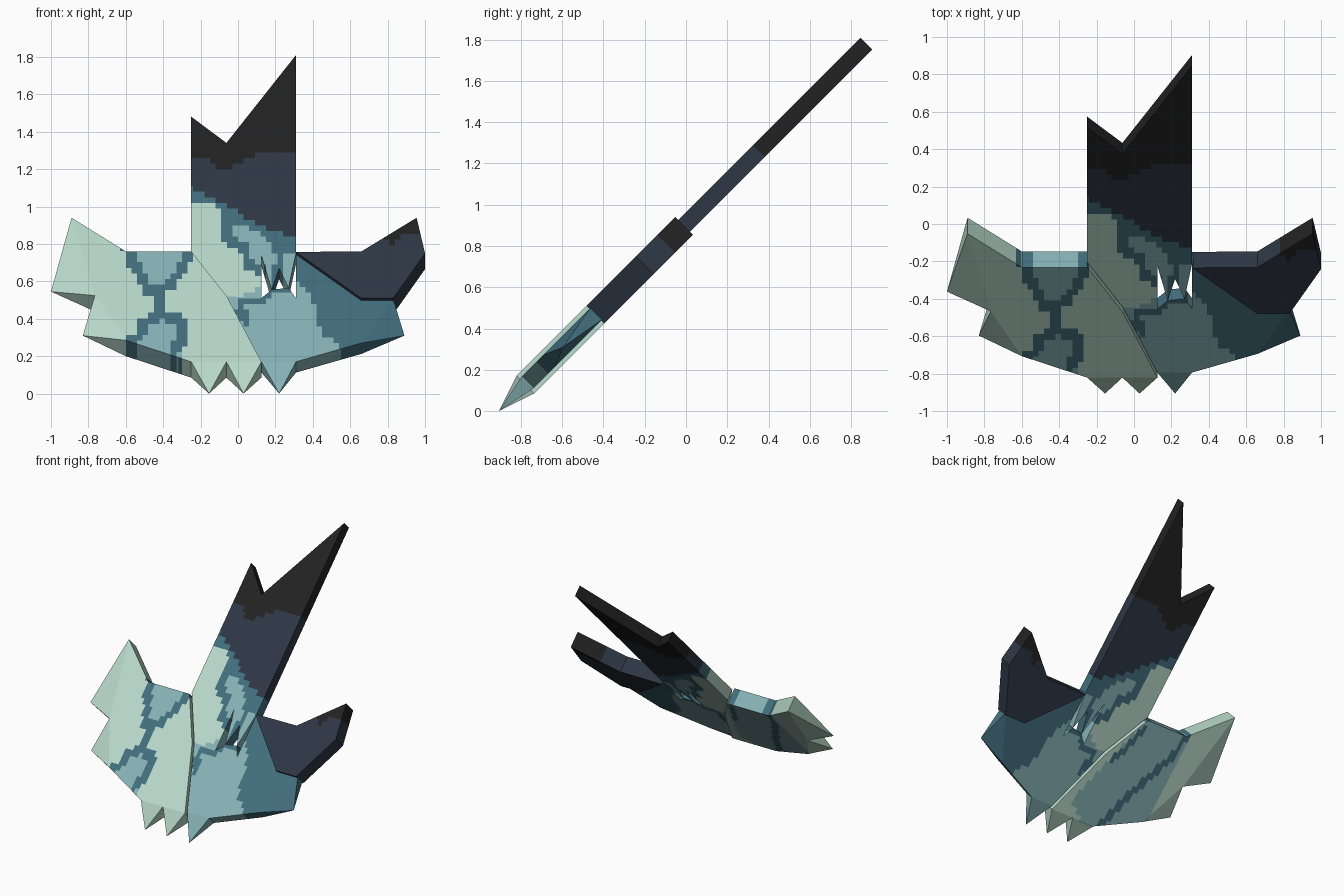
import bpy
import bmesh
from mathutils import Vector
from mathutils.geometry import intersect_point_line

CELL = 0.03     # size of the square colour patches
SHIFT = 0.9065  # moves the 45 degree plane to the centre

cube = bpy.data.objects.get("Cube")
if cube:
    bpy.data.objects.remove(cube)

COLOURS = {
    "pale_mint": (0.479, 0.686, 0.591),
    "light_teal": (0.238, 0.445, 0.468),
    "deep_teal": (0.054, 0.156, 0.205),
    "navy": (0.027, 0.038, 0.06),
    "charcoal": (0.016, 0.016, 0.016),
}
NAMES = list(COLOURS)
MATERIALS = []
for name, rgb in COLOURS.items():
    mat = bpy.data.materials.new(name)
    mat.use_nodes = True
    mat.diffuse_color = (*rgb, 1)
    shader = next(n for n in mat.node_tree.nodes if n.type == "BSDF_PRINCIPLED")
    shader.inputs["Base Color"].default_value = (*rgb, 1)
    MATERIALS.append(mat)


def inside(x, z, points):
    """Even-odd test of a point against a polygon."""
    hit = False
    for (ax, az), (bx, bz) in zip(points, points[1:] + points[:1]):
        if (az > z) != (bz > z) and x < ax + (z - az) / (bz - az) * (bx - ax):
            hit = not hit
    return hit


def near(x, z, points, width):
    """True when a point lies on a stroke of the given width."""
    p = Vector((x, z, 0))
    for a, b in zip(points, points[1:]):
        a, b = Vector((*a, 0)), Vector((*b, 0))
        _, t = intersect_point_line(p, a, b)
        if (a.lerp(b, min(max(t, 0), 1)) - p).length < width / 2:
            return True
    return False


def paint(x, z, base, marks):
    """Later marks cover earlier ones; a width of zero means a filled area."""
    colour = base
    for name, width, points in marks:
        if near(x, z, points, width) if width else inside(x, z, points):
            colour = name
    return NAMES.index(colour)


def make_plate(name, outline, half, base, marks, back_marks=None):
    """Thick outline; points marked 'tip' pinch to the middle of the plate."""
    bm = bmesh.new()
    pairs = []
    for x, z, *tip in outline:
        if tip:
            v = bm.verts.new((x, z, 0))
            pairs.append((v, v))
        else:
            pairs.append([bm.verts.new((x, z - half, n)) for n in (half, -half)])

    # Flat faces without the tips, then a triangle for each tip
    for side in (0, 1):
        bm.faces.new([p[side] for p in pairs if p[0] is not p[1]])
        for i, p in enumerate(pairs):
            if p[0] is p[1]:
                after = pairs[(i + 1) % len(pairs)]
                bm.faces.new((pairs[i - 1][side], p[side], after[side]))
    # Edge walls
    for a, b in zip(pairs, pairs[1:] + pairs[:1]):
        bm.faces.new(list(dict.fromkeys((a[0], b[0], b[1], a[1]))))
    bmesh.ops.recalc_face_normals(bm, faces=bm.faces)
    bmesh.ops.triangulate(bm, faces=[f for f in bm.faces if len(f.verts) > 4])

    # Cut into square patches along both directions
    for axis in (0, 1):
        spots = [v.co[axis] for v in bm.verts]
        normal = Vector((1 - axis, axis, 0))
        for k in range(int(min(spots) / CELL) - 1, int(max(spots) / CELL) + 2):
            bmesh.ops.bisect_plane(bm, geom=bm.verts[:] + bm.edges[:] + bm.faces[:],
                                   dist=1e-5, plane_co=normal * k * CELL, plane_no=normal)
    for f in bm.faces:
        c = f.calc_center_median()
        px = (c.x // CELL + 0.5) * CELL
        pz = (c.y // CELL + 0.5) * CELL + half
        use = back_marks if back_marks and f.normal.z < -0.3 else marks
        f.material_index = paint(px, pz, base, use)

    # Tilt the plate to 45 degrees
    for v in bm.verts:
        x, s, n = v.co
        v.co = (x, s - SHIFT - n, s + n)
    mesh = bpy.data.meshes.new(name)
    bm.to_mesh(mesh)
    bm.free()
    for mat in MATERIALS:
        mesh.materials.append(mat)
    obj = bpy.data.objects.new(name, mesh)
    bpy.context.collection.objects.link(obj)


THICK, THIN = 0.0425, 0.029

# Right wing with two claws, pale with veined panels
right_wing = [(-.25, .76), (-.6, .76), (-.89, .94), (-1, .545, "tip"), (-.765, .524),
              (-.83, .31, "tip"), (-.6, .285), (-.25, .17), (-.155, 0, "tip"),
              (-.062, .17), (.03, 0, "tip"), (.125, .17), (-.06, .52)]
make_plate("right_wing", right_wing, THICK, "pale_mint", [
    ("light_teal", 0, [(-.6, .8), (-.26, .8), (-.28, .68), (-.4, .55), (-.48, .56)]),
    ("light_teal", 0, [(-.42, .42), (-.3, .38), (-.3, .1), (-.6, .2), (-.58, .28)]),
    ("deep_teal", .055, [(-.59, .77), (-.57, .7), (-.53, .65), (-.48, .56), (-.42, .54),
                         (-.42, .42), (-.5, .38), (-.52, .31), (-.6, .26)]),
    ("deep_teal", .05, [(-.26, .78), (-.3, .66), (-.37, .57), (-.42, .54)]),
    ("deep_teal", .05, [(-.42, .42), (-.3, .39), (-.3, .27), (-.35, .24), (-.32, .12)]),
], [
    ("light_teal", 0, [(-.62, .8), (-.25, .8), (-.12, .52), (.02, .25), (-.1, .18),
                       (-.3, .15), (-.62, .25)]),
    ("deep_teal", .05, [(-.6, .78), (-.58, .66), (-.42, .42), (-.29, .17)]),
    ("deep_teal", .04, [(-.25, .72), (-.2, .6), (-.13, .5)]),
])

# Tall forked blade, ending below in two prongs
blade = [(-.25, 1.48), (-.25, .76), (-.06, .52), (.125, .51), (.125, .74), (.18, .555),
         (.22, .67), (.27, .565), (.31, .75), (.31, 1.81), (-.062, 1.34)]
make_plate("forked_blade", blade, THIN, "navy", [
    ("charcoal", 0, [(-.3, 1.26), (-.17, 1.25), (-.1, 1.19), (0, 1.23), (.1, 1.285),
                     (.4, 1.285), (.4, 2), (-.3, 2)]),
    ("deep_teal", 0, [(-.3, 1.12), (-.1, 1.03), (0, .97), (.12, .9), (.4, .8),
                      (.4, .4), (-.3, .4)]),
    ("light_teal", 0, [(-.06, .93), (.1, .87), (.19, .78), (.2, .7), (.16, .5),
                       (.05, .5), (-.05, .8)]),
    ("pale_mint", 0, [(-.3, 1.03), (-.12, 1.01), (-.08, .93), (-.08, .82), (.03, .74),
                      (.06, .66), (.12, .62), (.12, .52), (-.1, .45), (-.3, .7)]),
    ("deep_teal", .05, [(-.07, .94), (-.07, .83), (.03, .78), (.06, .68), (.13, .65)]),
    ("light_teal", 0, [(.24, .76), (.32, .76), (.32, .6), (.25, .55)]),
    ("light_teal", .04, [(.03, .5), (.12, .54)]),
])

# Body panel with one claw
body = [(-.06, .52), (.125, .17), (.22, 0, "tip"), (.31, .17), (.66, .27),
        (.89, .31, "tip"), (.83, .505), (.66, .505), (.31, .75), (.31, .51),
        (.27, .565), (.18, .555), (.125, .51)]
make_plate("body_panel", body, THIN, "light_teal", [
    ("deep_teal", 0, [(.3, .9), (.31, .6), (.38, .53), (.42, .46), (.44, .33),
                      (.55, .25), (.65, .18), (1, .2), (1, .8)]),
    ("deep_teal", .05, [(-.02, .43), (.05, .42), (.05, .38)]),
    ("deep_teal", .04, [(.02, .48), (.11, .5), (.18, .55), (.27, .55)]),
])

# Left wing, dark and thicker than the body
left_wing = [(.31, .757), (.66, .51), (.83, .51), (1, .75), (.955, .94), (.66, .76)]
make_plate("left_wing", left_wing, THICK, "navy", [
    ("charcoal", 0, [(.76, .85), (.82, .8), (.88, .84), (1.1, .88), (1.1, 1), (.76, 1)]),
])
